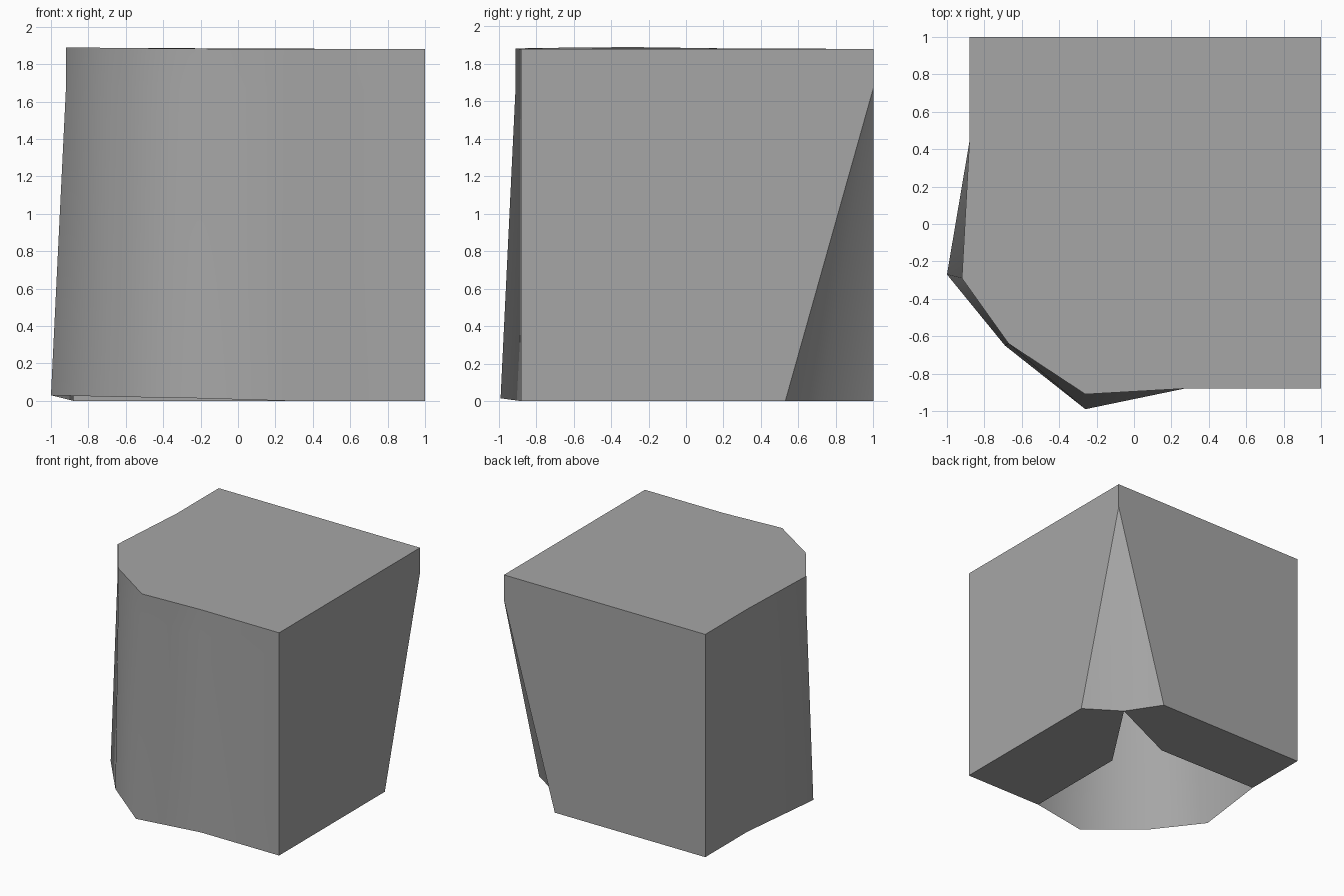
import bpy
import bmesh
import math

if "Cube" in bpy.data.objects:
    bpy.data.objects.remove(bpy.data.objects["Cube"], do_unlink=True)

grey = bpy.data.materials.new("stone_grey")
grey.use_nodes = True
colour = (0.38, 0.38, 0.38, 1)
grey.diffuse_color = colour
grey.node_tree.nodes["Principled BSDF"].inputs["Base Color"].default_value = colour

HIGH, SHOULDER, SIDE = 1.88, 1.67, -0.88


def make_part(name, polygons, smooth_angle=None):
    """Build an open sheet from polygons, welding shared corners."""
    bm = bmesh.new()
    for points in polygons:
        bm.faces.new([bm.verts.new(p) for p in points])
    bmesh.ops.remove_doubles(bm, verts=bm.verts[:], dist=0.0005)
    mesh = bpy.data.meshes.new(name)
    bm.to_mesh(mesh)
    bm.free()
    mesh.materials.append(grey)
    obj = bpy.data.objects.new(name, mesh)
    bpy.context.collection.objects.link(obj)
    if smooth_angle:
        bpy.ops.object.select_all(action="DESELECT")
        obj.select_set(True)
        bpy.context.view_layer.objects.active = obj
        bpy.ops.object.shade_smooth_by_angle(angle=math.radians(smooth_angle))
    return obj


# Key corners of the scooped back edge and of the underside opening
scoop_left = (1, 0.53, 0)
scoop_mid = (0.71, 0.72, 0)
scoop_back = (0.525, 1, 0)
apex = (1, 1, SHOULDER)
peak = (1, 1, HIGH)
front_end = (0.27, SIDE, 0)
side_end = (SIDE, 0.44, 0)


def straight(x, y):
    return (x, y, 0), (x, y, SHOULDER), (x, y, HIGH)


def flared(foot, x, y, top):
    return foot, (x, y, SHOULDER), (x, y, top)


# Wall columns, each foot, shoulder and top, clockwise from the scooped edge
columns = [
    (scoop_left, apex, peak),
    straight(1, SIDE),
    straight(*front_end[:2]),
    flared((-0.26, -0.99, 0.015), -0.26, -0.91, 1.883),
    flared((-0.69, -0.65, 0.022), -0.67, -0.64, 1.887),
    flared((-1, -0.27, 0.03), -0.92, -0.29, 1.89),
    straight(*side_end[:2]),
    straight(SIDE, 1),
    (scoop_back, apex, peak),
]

# Outer wall with the rounded, flaring corner
panels = []
for a, b in zip(columns, columns[1:]):
    for low in range(2):
        panels.append((b[low], a[low], a[low + 1], b[low + 1]))
make_part("outer_wall", [p[::-1] for p in panels], 60)

# Flat top
make_part("top_cap", [[c[2] for c in columns[:-1]][::-1]])

# Scooped back corner
make_part("corner_scoop", [(scoop_left, apex, scoop_mid),
                           (scoop_mid, apex, scoop_back)], 60)

# Underside strips, leaving the rounded corner open below
make_part("floor_left", [(scoop_left, (1, SIDE, 0), front_end,
                          (0.27, 0.05, 0), scoop_mid)])
make_part("floor_back", [(scoop_mid, (0.07, 0.43, 0), side_end,
                          (SIDE, 1, 0), scoop_back)])

# Turn every sheet so that its faces look outward
outward = {"top_cap": (0, 0, 1), "floor_left": (0, 0, -1),
           "floor_back": (0, 0, -1), "corner_scoop": (1, 1, 0)}
for obj in bpy.context.collection.objects:
    mesh = obj.data
    if obj.name in outward:
        direction = outward[obj.name]
        for face in mesh.polygons:
            if sum(n * d for n, d in zip(face.normal, direction)) < 0:
                face.flip()
    elif obj.name == "outer_wall":
        for face in mesh.polygons:
            if face.normal.dot(face.center) - 0.06 * sum(face.normal[:2]) < 0:
                face.flip()
    mesh.update()
